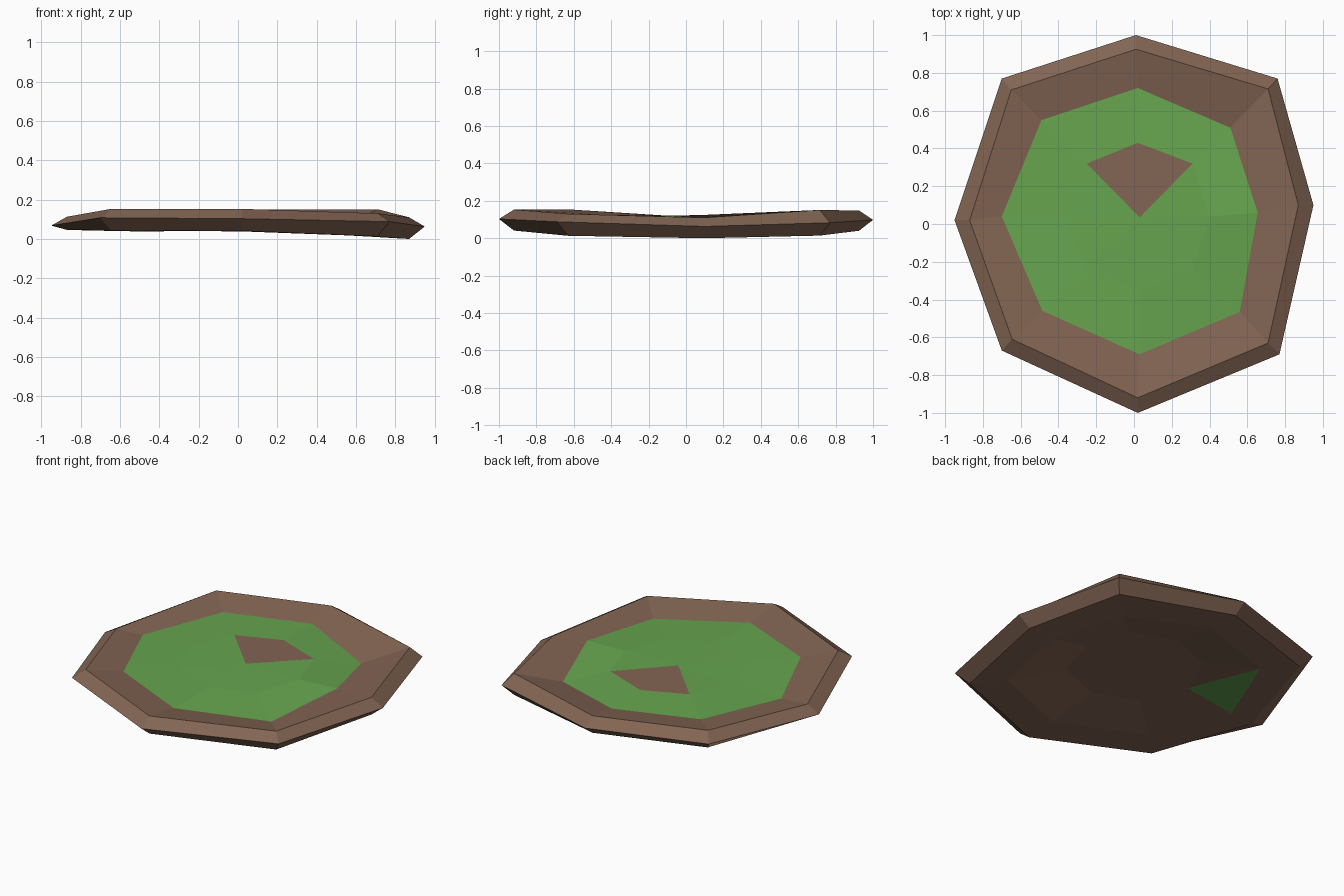
import bpy, bmesh

if "Cube" in bpy.data.objects:
    bpy.data.objects.remove(bpy.data.objects["Cube"])


def material(name, rgb):
    m = bpy.data.materials.new(name)
    m.diffuse_color = (*rgb, 1)
    m.use_nodes = True
    m.node_tree.nodes["Principled BSDF"].inputs["Base Color"].default_value = m.diffuse_color
    return m


soil = material("soil brown", (0.225, 0.130, 0.087))
grass = material("grass green", (0.135, 0.375, 0.078))

# Octagonal rings, order: back, back right, right, front right, front, front left, left, back left
rim_xy = [(.01, 1), (.76, .77), (.95, .1), (.77, -.69), (.02, -1), (-.70, -.67), (-.95, .02), (-.70, .77)]
edge_xy = [(.01, .925), (.71, .715), (.87, .1), (.71, -.63), (.02, -.92), (-.645, -.61), (-.87, .02), (-.65, .71)]
lawn_xy = [(.02, .72), (.51, .51), (.655, .06), (.56, -.465), (.03, -.69), (-.485, -.46), (-.70, .04), (-.49, .55)]
core_xy = [(.02, .43), (.31, .32), (.40, .04), (.31, -.24), (.03, -.35), (-.25, -.24), (-.37, .04), (-.25, .32)]
centre = (.03, .035)

bm = bmesh.new()


def ring(points, heights):
    return [bm.verts.new((x, y, z)) for (x, y), z in zip(points, heights)]


def bridge(outer, inner, mat=0):
    """Join two rings with quads; returns them in ring order."""
    faces = []
    for i in range(8):
        j = (i + 1) % 8
        f = bm.faces.new((outer[i], outer[j], inner[j], inner[i]))
        f.material_index = mat
        faces.append(f)
    return faces


def fan(loop, z, mat=0):
    c = bm.verts.new((*centre, z))
    faces = []
    for i in range(8):
        f = bm.faces.new((loop[i], loop[(i + 1) % 8], c))
        f.material_index = mat
        faces.append(f)
    return faces


# Rim and upper surface
rim = ring(rim_xy, [.10, .085, .065, .09, .105, .11, .07, .10])
top_edge = ring(edge_xy, [.15, .153, .112, .132, .155, .155, .115, .152])
lawn = ring(lawn_xy, [.115, .075, .125, .09, .12, .127, .112, .118])
core = ring(core_xy, [.122, .122, .122, .12, .12, .12, .12, .125])
bridge(rim, top_edge)
bridge(top_edge, lawn)
bridge(lawn, core, 1)
top = fan(core, .125, 1)
for i in (0, 7):          # bare soil patch
    top[i].material_index = 0

# Hollow underside
low_edge = ring(edge_xy, [.042, .016, .002, .015, .043, .045, .048, .043])
low_mid = ring(lawn_xy, [.045, .035, .03, .02, .04, .045, .044, .04])
low_core = ring(core_xy, [.085] * 6 + [.09, .09])
bridge(rim, low_edge)
bridge(low_edge, low_mid)
under = bridge(low_mid, low_core)
fan(low_core, .09)

# Small grass triangle on the underside, left-back
bm.faces.remove(under[6])
f = bm.faces.new((low_mid[6], low_mid[7], low_core[6]))
f.material_index = 1
bm.faces.new((low_mid[7], low_core[7], low_core[6]))

bmesh.ops.recalc_face_normals(bm, faces=bm.faces)
low = min(v.co.z for v in bm.verts)
for v in bm.verts:
    v.co.z -= low

me = bpy.data.meshes.new("grass_island")
bm.to_mesh(me)
bm.free()
me.materials.append(soil)
me.materials.append(grass)
bpy.context.collection.objects.link(bpy.data.objects.new("grass_island", me))
